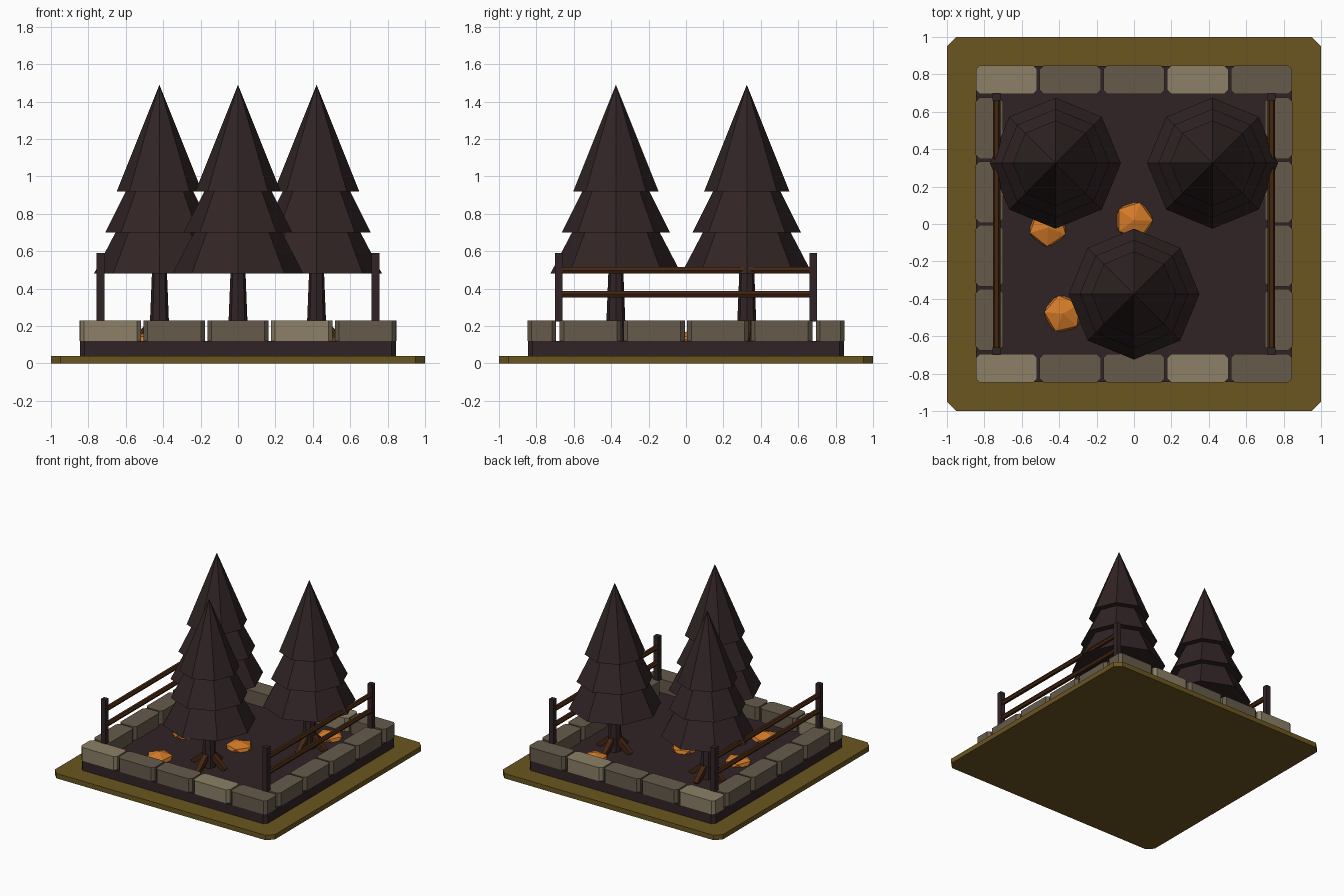
import bpy, bmesh, math
from mathutils import Matrix, Vector

if "Cube" in bpy.data.objects:
    bpy.data.objects.remove(bpy.data.objects["Cube"])


def material(name, r, g, b):
    m = bpy.data.materials.new(name)
    lin = lambda c: ((c / 255 + 0.055) / 1.055) ** 2.4
    m.diffuse_color = (lin(r), lin(g), lin(b), 1)
    m.use_nodes = True
    m.node_tree.nodes["Principled BSDF"].inputs["Base Color"].default_value = m.diffuse_color
    return m


GRASS = material("dry_grass", 107, 86, 32)
DARK = material("dark_bark", 49, 36, 37)
WOOD = material("brown_wood", 68, 38, 17)
STONE = material("grey_stone", 102, 91, 75)
PALE = material("pale_stone", 140, 128, 102)
LEAF = material("orange_leaves", 212, 123, 40)


def finish(name, bm, mat):
    bmesh.ops.recalc_face_normals(bm, faces=bm.faces)
    me = bpy.data.meshes.new(name)
    bm.to_mesh(me)
    bm.free()
    me.materials.append(mat)
    ob = bpy.data.objects.new(name, me)
    bpy.context.collection.objects.link(ob)
    return ob


def block(name, x0, x1, y0, y1, z0, z1, mat, cut=0.0):
    """Box with its four vertical edges chamfered by cut."""
    bm = bmesh.new()
    size = Matrix.Diagonal((x1 - x0, y1 - y0, z1 - z0, 1))
    mid = Matrix.Translation(((x0 + x1) / 2, (y0 + y1) / 2, (z0 + z1) / 2))
    bmesh.ops.create_cube(bm, size=1, matrix=mid @ size)
    if cut:
        edges = [e for e in bm.edges
                 if abs(e.verts[0].co.z - e.verts[1].co.z) > 1e-4]
        bmesh.ops.bevel(bm, geom=edges, offset=cut, segments=1, affect='EDGES')
    return finish(name, bm, mat)


def bar(name, a, b, r1, r2, sides, mat, turn=0.0):
    """Tapered prism from point a to point b."""
    a, b = Vector(a), Vector(b)
    d = b - a
    rot = d.to_track_quat('Z', 'Y').to_matrix().to_4x4()
    bm = bmesh.new()
    bmesh.ops.create_cone(
        bm, cap_ends=True, segments=sides, radius1=r1, radius2=r2, depth=d.length,
        matrix=Matrix.Translation((a + b) / 2) @ rot @ Matrix.Rotation(turn, 4, 'Z'))
    return finish(name, bm, mat)


# Ground plate and raised soil bed
block("ground_plate", -1, 1, -1, 1, 0, 0.04, GRASS, 0.05)
block("soil_bed", -0.845, 0.845, -0.845, 0.845, 0.04, 0.12, DARK, 0.025)

# Stone border: five stones front and back, four along each side
for s, side in ((-1, "front"), (1, "back")):
    y0, y1 = sorted((s * 0.695, s * 0.848))
    for i in range(5):
        x = (i - 2) * 0.341
        block(f"{side}_stone_{i}", x - 0.164, x + 0.164, y0, y1, 0.12, 0.23,
              PALE if i in (0, 3) else STONE, 0.022)
for s, side in ((-1, "left"), (1, "right")):
    x0, x1 = sorted((s * 0.70, s * 0.848))
    for i in range(4):
        y = (i - 1.5) * 0.341
        block(f"{side}_stone_{i}", x0, x1, y - 0.164, y + 0.164, 0.12, 0.23,
              STONE, 0.022)

# Fences: two posts and two hexagonal rails on each side
for s, side in ((-1, "left"), (1, "right")):
    x = s * 0.735
    for y in (-0.68, 0.68):
        block(f"{side}_fence_post", x - 0.021, x + 0.021, y - 0.021, y + 0.021,
              0.225, 0.59, DARK)
    for z in (0.37, 0.498):
        bar(f"{side}_fence_rail", (x, -0.675, z), (x, 0.675, z), 0.02, 0.02, 6,
            WOOD, math.pi / 6)

# Trees: tapered trunk, four spreading roots, three tiers of foliage
TIERS = ((0.48, 0.70, 0.35, 0.235), (0.70, 0.92, 0.29, 0.18), (0.92, 1.49, 0.228, 0))
for tx, ty in ((-0.42, 0.325), (0.42, 0.325), (0, -0.375)):
    bar("trunk", (tx, ty, 0.11), (tx, ty, 0.49), 0.055, 0.04, 8, DARK)
    for k in range(4):
        dx, dy = math.cos(k * math.pi / 2), math.sin(k * math.pi / 2)
        bar("root", (tx + dx * 0.03, ty + dy * 0.03, 0.215),
            (tx + dx * 0.145, ty + dy * 0.145, 0.12), 0.03, 0.024, 4, WOOD, math.pi / 4)
    for z0, z1, r0, r1 in TIERS:
        bar("foliage_tier", (tx, ty, z0), (tx, ty, z1), r0, r1, 8, DARK)

# Low faceted leaf piles
for i, (x, y) in enumerate(((0, 0.02), (-0.46, -0.02), (-0.38, -0.48), (0.45, 0.55))):
    bm = bmesh.new()
    bmesh.ops.create_icosphere(
        bm, subdivisions=1, radius=1,
        matrix=Matrix.Translation((x, y, 0.12)) @ Matrix.Rotation(i * 0.9, 4, 'Z')
        @ Matrix.Diagonal((0.112, 0.112, 0.055, 1)))
    finish("leaf_pile", bm, LEAF)
